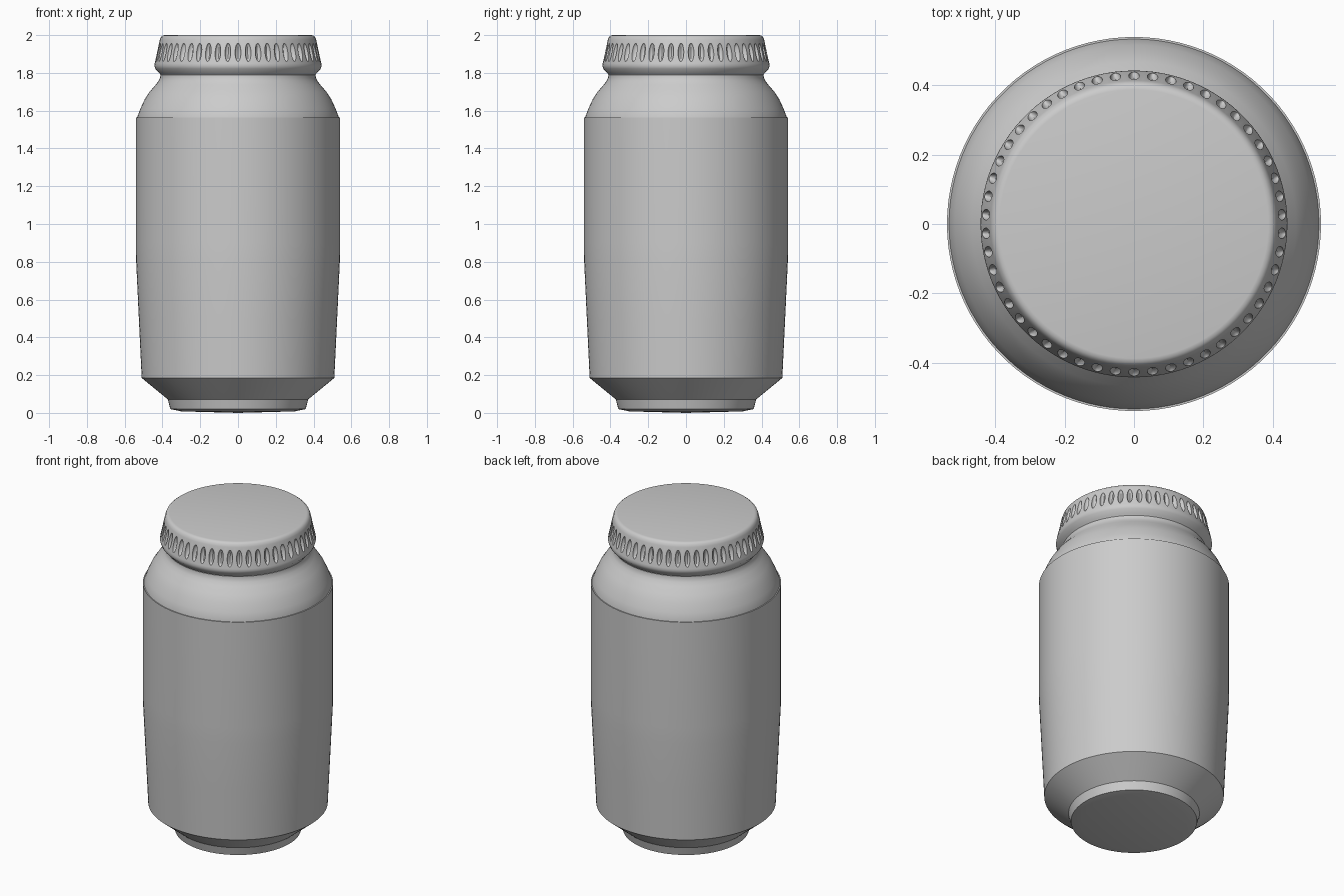
import bpy, math

if "Cube" in bpy.data.objects:
    bpy.data.objects.remove(bpy.data.objects["Cube"], do_unlink=True)

SEGMENTS = 100
FLUTES = 50

grey = bpy.data.materials.new("plain_grey")
grey.use_nodes = True
colour = (0.6, 0.6, 0.6, 1)
grey.diffuse_color = colour
grey.node_tree.nodes["Principled BSDF"].inputs["Base Color"].default_value = colour


def finish(obj, angle):
    bpy.ops.object.select_all(action="DESELECT")
    bpy.context.view_layer.objects.active = obj
    obj.select_set(True)
    bpy.ops.object.shade_smooth_by_angle(angle=math.radians(angle))


def make(name, verts, faces):
    mesh = bpy.data.meshes.new(name)
    mesh.from_pydata(verts, [], faces)
    mesh.materials.append(grey)
    obj = bpy.data.objects.new(name, mesh)
    bpy.context.collection.objects.link(obj)
    return obj


def lathe(name, profile):
    """Closed solid: rings from bottom to top, with a pole at each end."""
    verts, faces = [], []
    for r, z in profile[1:-1]:
        for i in range(SEGMENTS):
            a = math.tau * i / SEGMENTS
            verts.append((r * math.cos(a), r * math.sin(a), z))
    rings = len(profile) - 2
    bottom, top = len(verts), len(verts) + 1
    verts += [(0, 0, profile[0][1]), (0, 0, profile[-1][1])]
    last = (rings - 1) * SEGMENTS
    for i in range(SEGMENTS):
        j = (i + 1) % SEGMENTS
        for k in range(rings - 1):
            lo, hi = k * SEGMENTS, (k + 1) * SEGMENTS
            faces.append((lo + i, lo + j, hi + j, hi + i))
        faces.append((bottom, j, i))
        faces.append((top, last + i, last + j))
    return make(name, verts, faces)


# Jar body: foot, bevelled base and straight wall
body = lathe("jar_body", [
    (0, 0), (0.30, 0.008), (0.358, 0.02), (0.372, 0.072), (0.382, 0.08),
    (0.51, 0.185), (0.525, 0.50), (0.539, 0.80), (0.54, 0.9), (0.54, 1.563), (0, 1.563)])
finish(body, 20)

# Rounded shoulder running up into the neck
shoulder = lathe("jar_shoulder", [
    (0, 1.55), (0.534, 1.55), (0.534, 1.565), (0.517, 1.61), (0.494, 1.66), (0.468, 1.70),
    (0.435, 1.738), (0.42, 1.758), (0.412, 1.775), (0.411, 1.79), (0.38, 1.81), (0, 1.81)])
finish(shoulder, 35)

# Screw cap with a rounded rim
cap = lathe("cap", [
    (0, 1.785), (0.405, 1.785), (0.418, 1.80), (0.438, 1.822), (0.443, 1.838),
    (0.441, 1.85), (0.414, 1.975), (0.408, 1.99), (0.398, 1.998), (0.388, 2.0), (0, 2.0)])

# Ring of tall oval cutters for the grip dimples
verts, faces = [], []
AROUND, STACKS = 12, 10
tilt = math.atan2(0.027, 0.125)
for n in range(FLUTES):
    turn = math.pi / 2 + math.tau * n / FLUTES
    start = len(verts)
    for s in range(STACKS + 1):
        lat = math.pi * (s / STACKS - 0.5)
        for k in range(AROUND if 0 < s < STACKS else 1):
            lon = math.tau * k / AROUND
            x = 0.022 * math.cos(lat) * math.cos(lon)
            y = 0.016 * math.cos(lat) * math.sin(lon)
            z = 0.05 * math.sin(lat)
            r = 0.431 + x * math.cos(tilt) - z * math.sin(tilt)
            h = 1.909 + x * math.sin(tilt) + z * math.cos(tilt)
            verts.append((r * math.cos(turn) - y * math.sin(turn),
                          r * math.sin(turn) + y * math.cos(turn), h))
    end = len(verts) - 1
    for k in range(AROUND):
        m = (k + 1) % AROUND
        faces.append((start, start + 1 + m, start + 1 + k))
        for s in range(STACKS - 2):
            lo = start + 1 + s * AROUND
            faces.append((lo + k, lo + m, lo + AROUND + m, lo + AROUND + k))
        faces.append((end, end - AROUND + k, end - AROUND + m))
cutter = make("dimple_cutter", verts, faces)

cut = cap.modifiers.new("dimples", "BOOLEAN")
cut.operation = "DIFFERENCE"
cut.solver = "EXACT"
cut.object = cutter
bpy.context.view_layer.objects.active = cap
bpy.ops.object.modifier_apply(modifier=cut.name)
bpy.data.objects.remove(cutter, do_unlink=True)
finish(cap, 35)
